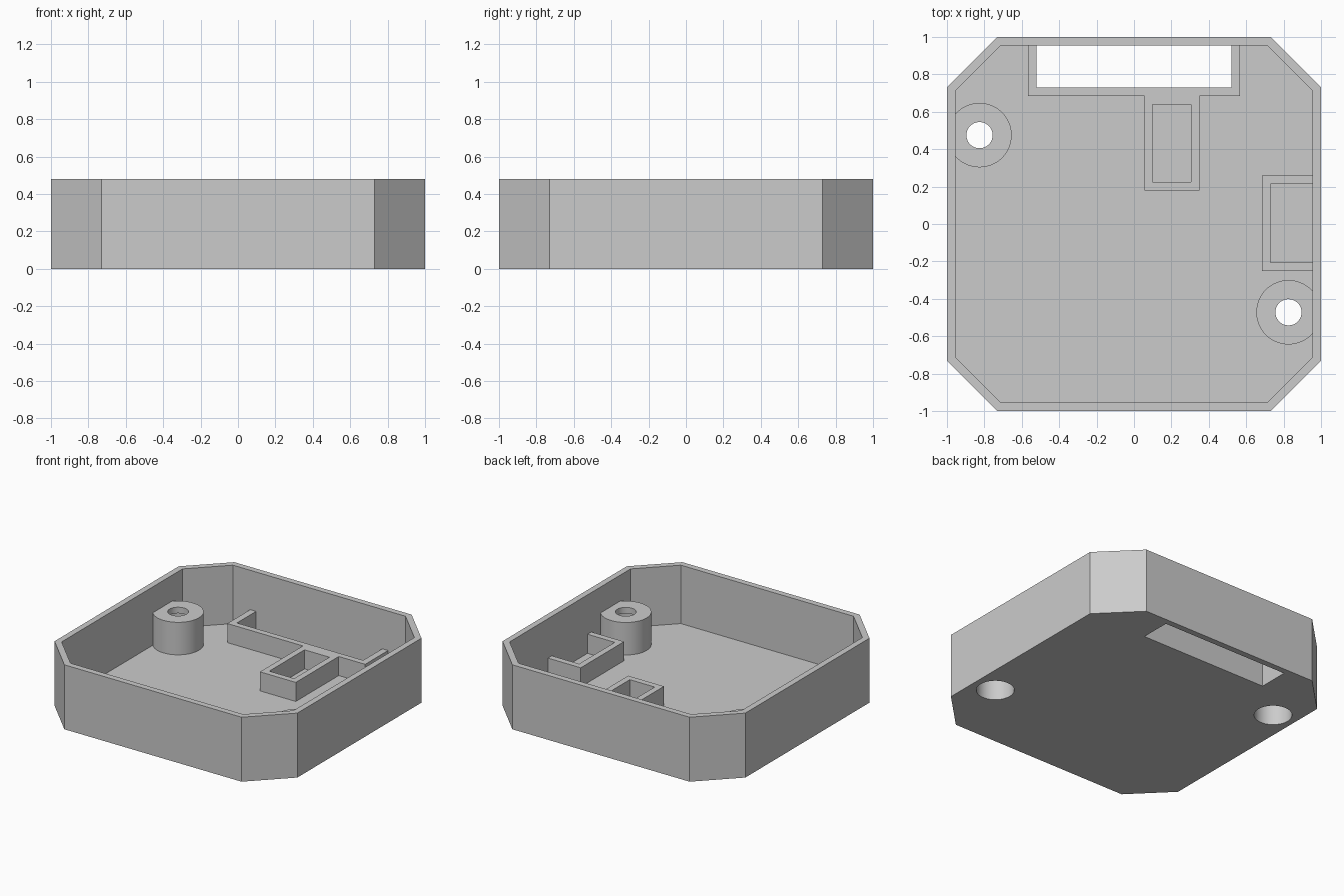
import bpy
import bmesh
from math import radians, tau
from mathutils import Vector, Matrix

if "Cube" in bpy.data.objects:
    bpy.data.objects.remove(bpy.data.objects["Cube"], do_unlink=True)

HEIGHT, FLOOR, WALL = 0.48, 0.045, 0.045
RIB_TOP, BOSS_TOP = 0.187, 0.287
BOSS_R, HOLE_R, BORE_R = 0.172, 0.07, 0.128
BOSSES = {"left_screw_boss": (0.826, -0.472), "right_screw_boss": (-0.826, 0.475)}

grey = bpy.data.materials.new("plain_grey")
grey.use_nodes = True
colour = (0.6, 0.6, 0.6, 1)
grey.diffuse_color = colour
grey.node_tree.nodes["Principled BSDF"].inputs["Base Color"].default_value = colour


def finish(name, bm):
    bmesh.ops.recalc_face_normals(bm, faces=bm.faces[:])
    mesh = bpy.data.meshes.new(name)
    bm.to_mesh(mesh)
    bm.free()
    mesh.materials.append(grey)
    obj = bpy.data.objects.new(name, mesh)
    bpy.context.collection.objects.link(obj)
    return obj


def raise_faces(bm, faces, height):
    new = bmesh.ops.extrude_face_region(bm, geom=faces)["geom"]
    verts = [v for v in new if isinstance(v, bmesh.types.BMVert)]
    bmesh.ops.translate(bm, verts=verts, vec=(0, 0, height))


def prism(name, outline, z0, z1):
    bm = bmesh.new()
    face = bm.faces.new([bm.verts.new((x, y, z0)) for x, y in outline])
    raise_faces(bm, [face], z1 - z0)
    return finish(name, bm)


def rib(name, outer, inner, closed=False):
    """Thin wall between two matching paths, standing on the floor."""
    bm = bmesh.new()
    a, b = [[bm.verts.new((x, y, FLOOR)) for x, y in path] for path in (outer, inner)]
    n = len(a)
    faces = [bm.faces.new((a[i], a[(i + 1) % n], b[(i + 1) % n], b[i]))
             for i in range(n if closed else n - 1)]
    raise_faces(bm, faces, RIB_TOP - FLOOR)
    return finish(name, bm)


def rectangle(x0, x1, y0, y1):
    return [(x0, y0), (x1, y0), (x1, y1), (x0, y1)]


def octagon(r, c):
    return [(r, -c), (r, c), (c, r), (-c, r), (-r, c), (-r, -c), (-c, -r), (c, -r)]


def circle_prism(name, centre, radius, z0, z1):
    bm = bmesh.new()
    place = Matrix.Translation((*centre, (z0 + z1) / 2))
    bmesh.ops.create_cone(bm, cap_ends=True, segments=64, radius1=radius,
                          radius2=radius, depth=z1 - z0, matrix=place)
    return finish(name, bm)


def cut(target, cutter):
    cutter.hide_render = True
    mod = target.modifiers.new("cut", "BOOLEAN")
    mod.operation, mod.solver, mod.object = "DIFFERENCE", "EXACT", cutter
    bpy.context.view_layer.objects.active = target
    bpy.ops.object.modifier_apply(modifier=mod.name)
    bpy.data.objects.remove(cutter, do_unlink=True)


def smooth(obj):
    bpy.ops.object.select_all(action="DESELECT")
    obj.select_set(True)
    bpy.context.view_layer.objects.active = obj
    bpy.ops.object.shade_smooth_by_angle(angle=radians(30))


# Open tray with chamfered corners
inner = 1 - WALL
tray = prism("tray", octagon(1, 0.73), 0, HEIGHT)
cut(tray, prism("cavity_cutter", octagon(inner, 0.711), FLOOR, HEIGHT + 0.1))
cut(tray, prism("slot_cutter", rectangle(-0.52, 0.52, 0.73, inner), -0.1, FLOOR + 0.1))
for spot in BOSSES.values():
    cut(tray, circle_prism("bore_cutter", spot, BORE_R, -0.1, FLOOR + 0.1))
smooth(tray)

# Screw bosses: small hole on top, wide bore underneath
profile = [(BOSS_R, FLOOR), (BOSS_R, BOSS_TOP), (HOLE_R, BOSS_TOP),
           (HOLE_R, BOSS_TOP - WALL), (BORE_R, BOSS_TOP - WALL), (BORE_R, FLOOR)]
for name, (cx, cy) in BOSSES.items():
    bm = bmesh.new()
    ring = [bm.verts.new((r, 0, z)) for r, z in profile]
    edges = [bm.edges.new((ring[i - 1], ring[i])) for i in range(len(ring))]
    bmesh.ops.spin(bm, geom=ring + edges, cent=(0, 0, 0), axis=(0, 0, 1),
                   angle=tau, steps=64, use_merge=True)
    bmesh.ops.remove_doubles(bm, verts=bm.verts[:], dist=0.0001)
    bmesh.ops.translate(bm, verts=bm.verts[:], vec=Vector((cx, cy, 0)))
    smooth(finish(name, bm))

# Rib around the rear slot
rib("slot_frame",
    [(-0.568, inner), (-0.568, 0.685), (0.568, 0.685), (0.568, inner)],
    [(-0.52, inner), (-0.52, 0.73), (0.52, 0.73), (0.52, inner)])

# Closed pocket in front of the slot
rib("pocket_frame", rectangle(0.055, 0.35, 0.18, 0.685),
    rectangle(0.1, 0.305, 0.225, 0.64), closed=True)

# Bracket against the left wall
rib("side_bracket",
    [(inner, -0.25), (0.685, -0.25), (0.685, 0.26), (inner, 0.26)],
    [(inner, -0.205), (0.73, -0.205), (0.73, 0.215), (inner, 0.215)])
